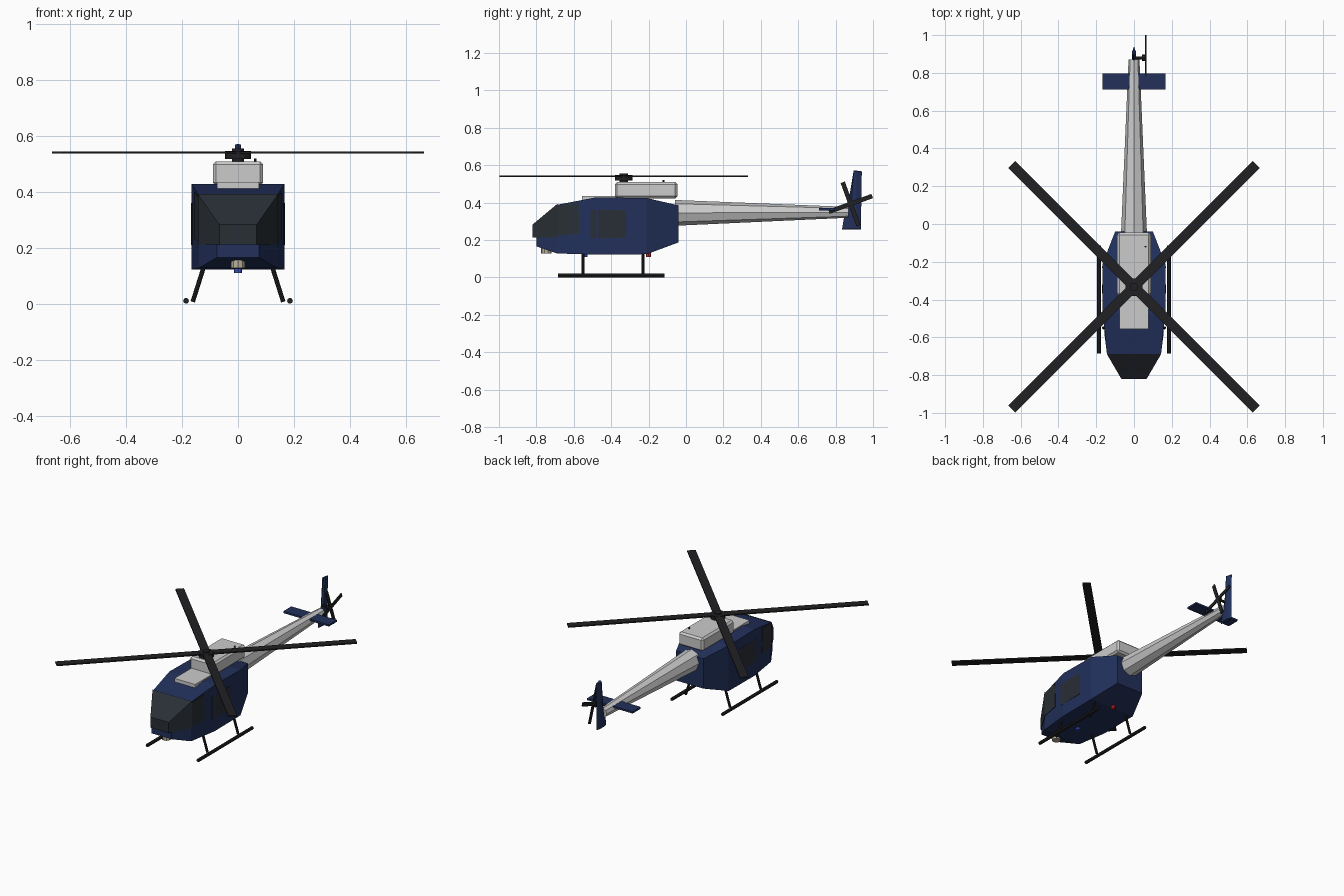
import bpy, bmesh, math
from mathutils import Vector, Matrix

if "Cube" in bpy.data.objects:
    bpy.data.objects.remove(bpy.data.objects["Cube"])


def material(name, rgb):
    m = bpy.data.materials.new(name)
    m.diffuse_color = (*rgb, 1)
    m.use_nodes = True
    m.node_tree.nodes["Principled BSDF"].inputs["Base Color"].default_value = m.diffuse_color
    return m


NAVY = material("navy", (0.016, 0.03, 0.105))
GLASS = material("dark_glass", (0.022, 0.028, 0.036))
BLACK = material("black", (0.015, 0.015, 0.017))
LIGHT = material("light_grey", (0.6, 0.61, 0.63))
TAN = material("tan", (0.5, 0.44, 0.33))
RED = material("red", (0.6, 0.02, 0.02))
BLUE = material("blue", (0.05, 0.1, 0.6))


def finish(name, bm, mat):
    bmesh.ops.recalc_face_normals(bm, faces=bm.faces)
    me = bpy.data.meshes.new(name)
    bm.to_mesh(me)
    bm.free()
    ob = bpy.data.objects.new(name, me)
    me.materials.append(mat)
    bpy.context.collection.objects.link(ob)
    return ob


def loft(name, rings, mat):
    """Skin a list of equal-length point rings and cap both ends."""
    bm = bmesh.new()
    vs = [[bm.verts.new(p) for p in r] for r in rings]
    n = len(vs[0])
    for a, b in zip(vs, vs[1:]):
        for i in range(n):
            j = (i + 1) % n
            bm.faces.new((a[i], a[j], b[j], b[i]))
    bm.faces.new(vs[0])
    bm.faces.new(vs[-1])
    return finish(name, bm, mat)


def rect(y, hw, z0, z1):
    return [(-hw, y, z0), (hw, y, z0), (hw, y, z1), (-hw, y, z1)]


def box(name, lo, hi, mat, bevel=0, matrix=None):
    lo, hi = Vector(lo), Vector(hi)
    bm = bmesh.new()
    bmesh.ops.create_cube(bm, size=1, matrix=Matrix.Translation((lo + hi) / 2)
                          @ Matrix.Diagonal((*(hi - lo), 1)))
    if matrix:
        bm.transform(matrix)
    ob = finish(name, bm, mat)
    if bevel:
        b = ob.modifiers.new("bevel", 'BEVEL')
        b.width, b.segments = bevel, 1
    return ob


def tube(name, a, b, r, mat, n=8):
    a, b = Vector(a), Vector(b)
    d = b - a
    bm = bmesh.new()
    bmesh.ops.create_cone(bm, cap_ends=True, segments=n, radius1=r, radius2=r, depth=d.length,
                          matrix=Matrix.Translation((a + b) / 2) @ d.to_track_quat('Z', 'Y').to_matrix().to_4x4())
    return finish(name, bm, mat)


# Fuselage: rectangular stations (y, half width, bottom, top)
STATIONS = [(-0.80, 0.075, 0.166, 0.28), (-0.69, 0.14, 0.128, 0.388), (-0.48, 0.166, 0.122, 0.428),
            (-0.21, 0.166, 0.124, 0.424), (-0.04, 0.10, 0.187, 0.385)]
loft("fuselage", [rect(*s) for s in STATIONS], NAVY)
loft("windshield", [rect(-0.82, 0.067, 0.213, 0.283), rect(-0.688, 0.144, 0.213, 0.393)], GLASS)


def side_x(y):
    for a, b in zip(STATIONS, STATIONS[1:]):
        if a[0] <= y <= b[0]:
            return a[1] + (b[1] - a[1]) * (y - a[0]) / (b[0] - a[0])


# Side windows: thin panels following the hull
WINDOWS = {"front_window": [(-0.688, 0.225), (-0.57, 0.232), (-0.575, 0.40), (-0.688, 0.383)],
           "rear_window": [(-0.51, 0.21), (-0.32, 0.21), (-0.32, 0.36), (-0.51, 0.36)]}
for name, pts in WINDOWS.items():
    for s, side in ((1, "left"), (-1, "right")):
        loft(f"{side}_{name}", [[(s * (side_x(y) + d), y, z) for y, z in pts] for d in (-0.006, 0.003)], GLASS)

# Engine cowling and roof panel
box("engine_cowling", (-0.09, -0.38, 0.422), (0.09, -0.046, 0.51), LIGHT, 0.012)
box("roof_panel", (-0.076, -0.557, 0.405), (0.076, -0.37, 0.436), LIGHT)
tube("antenna", (0.061, -0.12, 0.50), (0.061, -0.12, 0.52), 0.005, BLACK, 6)

# Tail boom
loft("tail_boom", [[(r * math.cos(i * math.pi / 4), y, z + r * math.sin(i * math.pi / 4)) for i in range(8)]
                   for y, z, r in ((-0.06, 0.345, 0.069), (0.87, 0.348, 0.029))], LIGHT)

# Fin: pointed edges, thickest in the middle
FIN = [(0.834, 0.257), (0.935, 0.257), (0.94, 0.567), (0.898, 0.573), (0.866, 0.39), (0.845, 0.32)]
cy, cz = 0.895, 0.38
loft("tail_fin", [[(x, cy + (y - cy) * k, cz + (z - cz) * m) for y, z in FIN]
                  for x, k, m in ((-0.01, 0.4, 0.98), (0, 1, 1), (0.01, 0.4, 0.98))], NAVY)
box("stabilizer", (-0.167, 0.712, 0.359), (0.167, 0.796, 0.371), NAVY)

# Main rotor
HUB = Vector((0, -0.333, 0.541))
tube("rotor_mast", (0, HUB.y, 0.49), (0, HUB.y, 0.556), 0.022, BLACK, 12)
tube("rotor_hub", (0, HUB.y, 0.519), (0, HUB.y, 0.547), 0.046, BLACK, 12)
for i in range(4):
    turn = Matrix.Translation(HUB) @ Matrix.Rotation(math.radians(45 + 90 * i), 4, 'Z')
    box(f"rotor_blade_{i + 1}", (0.02, -0.026, -0.004), (0.915, 0.026, 0.004), BLACK, matrix=turn)

# Tail rotor
TAIL = Vector((0.062, 0.88, 0.393))
tube("tail_rotor_shaft", (0, TAIL.y, TAIL.z), (0.066, TAIL.y, TAIL.z), 0.008, BLACK)
tube("tail_rotor_hub", (0.043, TAIL.y, TAIL.z), (0.066, TAIL.y, TAIL.z), 0.017, BLACK)
for i in range(4):
    turn = Matrix.Translation(TAIL) @ Matrix.Rotation(math.radians(20 + 90 * i), 4, 'X')
    box(f"tail_rotor_blade_{i + 1}", (-0.003, 0, -0.012), (0.003, 0.123, 0.012), BLACK, matrix=turn)

# Landing skids and struts
for s, side in ((1, "left"), (-1, "right")):
    tube(f"{side}_skid", (s * 0.186, -0.685, 0.0105), (s * 0.186, -0.115, 0.0105), 0.0105, BLACK)
    for y, end in ((-0.55, "front"), (-0.23, "rear")):
        tube(f"{side}_{end}_strut", (s * 0.12, y, 0.14), (s * 0.162, y, 0.007), 0.008, BLACK)

# Nose camera and belly lights
tube("nose_camera", (0, -0.747, 0.128), (0, -0.747, 0.165), 0.027, TAN, 10)
tube("belly_light_blue", (0, -0.54, 0.11), (0, -0.54, 0.13), 0.014, BLUE)
tube("belly_light_red", (0, -0.20, 0.11), (0, -0.20, 0.14), 0.014, RED)
